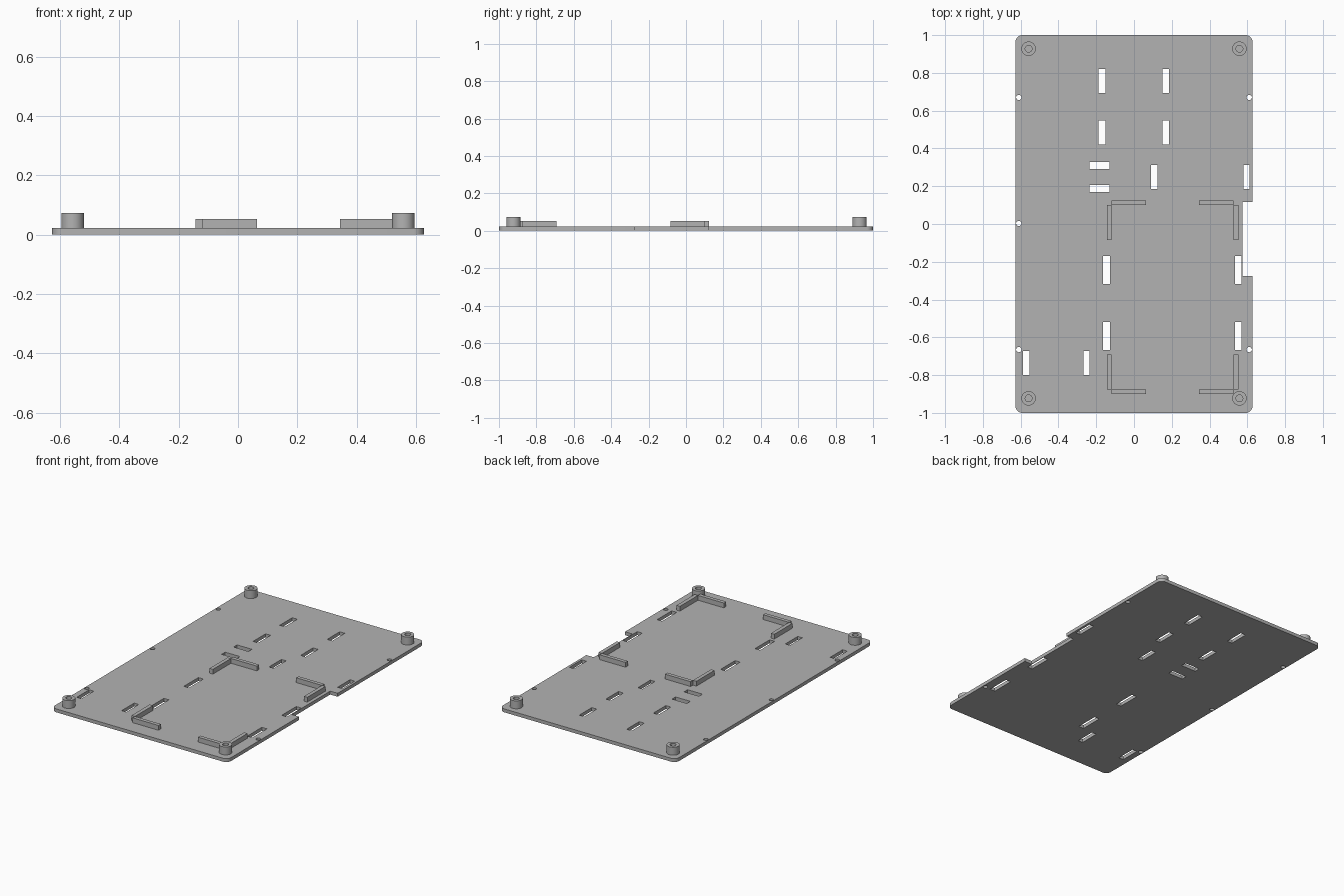
import bpy, bmesh
from math import pi
from mathutils import Matrix, Vector

if "Cube" in bpy.data.objects:
    bpy.data.objects.remove(bpy.data.objects["Cube"])

grey = bpy.data.materials.new("plain_grey")
grey.use_nodes = True
grey.diffuse_color = (0.45, 0.45, 0.45, 1)
grey.node_tree.nodes["Principled BSDF"].inputs["Base Color"].default_value = grey.diffuse_color

THICK, RAIL_TOP, BOSS_TOP = 0.022, 0.053, 0.073


def add_box(bm, x0, x1, y0, y1, z0, z1):
    m = Matrix.Translation(((x0 + x1) / 2, (y0 + y1) / 2, (z0 + z1) / 2))
    m = m @ Matrix.Diagonal((x1 - x0, y1 - y0, z1 - z0, 1))
    return bmesh.ops.create_cube(bm, size=1, matrix=m)["verts"]


def finish(bm, name):
    bmesh.ops.recalc_face_normals(bm, faces=bm.faces[:])
    mesh = bpy.data.meshes.new(name)
    bm.to_mesh(mesh)
    bm.free()
    mesh.materials.append(grey)
    ob = bpy.data.objects.new(name, mesh)
    bpy.context.scene.collection.objects.link(ob)
    return ob


def smooth(ob):
    bpy.ops.object.select_all(action="DESELECT")
    ob.select_set(True)
    bpy.context.view_layer.objects.active = ob
    bpy.ops.object.shade_smooth_by_angle(angle=pi / 6)


# Base plate with rounded corners
bm = bmesh.new()
add_box(bm, -0.627, 0.627, -1, 1, 0, THICK)
uprights = [e for e in bm.edges if abs(e.verts[0].co.z - e.verts[1].co.z) > 0.01]
bmesh.ops.bevel(bm, geom=uprights, offset=0.035, segments=8, affect="EDGES", profile=0.5)
plate = finish(bm, "base_plate")

# Cutter: strap slots, edge notch and pin holes
bm = bmesh.new()
W = 0.036
slots = [(x, y, W, 0.127) for x in (-0.17, 0.168) for y in (0.756, 0.485)]
slots += [(x, y, W, 0.148) for x in (-0.145, 0.552) for y in (-0.244, -0.594)]
slots += [(x, -0.737, 0.033, 0.127) for x in (-0.571, -0.251)]
slots += [(x, 0.249, 0.033, 0.127) for x in (0.107, 0.595)]
slots += [(-0.183, y, 0.106, W) for y in (0.31, 0.188)]
for x, y, w, h in slots:
    add_box(bm, x - w / 2, x + w / 2, y - h / 2, y + h / 2, -0.1, 0.1)
add_box(bm, 0.574, 0.7, -0.276, 0.117, -0.1, 0.1)
for x, y in [(-0.61, 0.67), (0.61, 0.67), (-0.61, 0.003), (-0.61, -0.665), (0.61, -0.665)]:
    bmesh.ops.create_cone(bm, cap_ends=True, segments=24, radius1=0.014, radius2=0.014,
                          depth=0.2, matrix=Matrix.Translation((x, y, 0)))
cutter = finish(bm, "plate_cutter")
cutter.hide_render = True
cutter.hide_viewport = True
cut = plate.modifiers.new("openings", "BOOLEAN")
cut.operation, cut.solver, cut.object = "DIFFERENCE", "EXACT", cutter
smooth(plate)

# Hollow standoffs at the corners, turned from a profile
for row, y in (("front", -0.923), ("back", 0.928)):
    for side, x in (("right", -0.558), ("left", 0.558)):
        bm = bmesh.new()
        profile = [(0.038, THICK), (0.038, BOSS_TOP), (0.018, BOSS_TOP), (0.018, THICK)]
        vs = [bm.verts.new((x + r, y, z)) for r, z in profile]
        es = [bm.edges.new(pair) for pair in zip(vs, vs[1:] + vs[:1])]
        bmesh.ops.spin(bm, geom=vs + es, cent=(x, y, 0), axis=(0, 0, 1),
                       angle=2 * pi, steps=40, use_merge=True)
        bmesh.ops.remove_doubles(bm, verts=bm.verts[:], dist=1e-5)
        smooth(finish(bm, f"{row}_{side}_standoff"))

# Corner rails holding a rectangular tray: two arms touching at the inner corner
ARM, RAIL = 0.184, 0.024
for row, y, sy in (("front", -0.876, -1), ("back", 0.1, 1)):
    for side, x, sx in (("right", -0.12, -1), ("left", 0.528, 1)):
        bm = bmesh.new()
        add_box(bm, *sorted((x, x - sx * ARM)), *sorted((y, y + sy * RAIL)), THICK, RAIL_TOP)
        add_box(bm, *sorted((x, x + sx * RAIL)), *sorted((y, y - sy * ARM)), THICK, RAIL_TOP)
        finish(bm, f"{row}_{side}_corner_rail")
